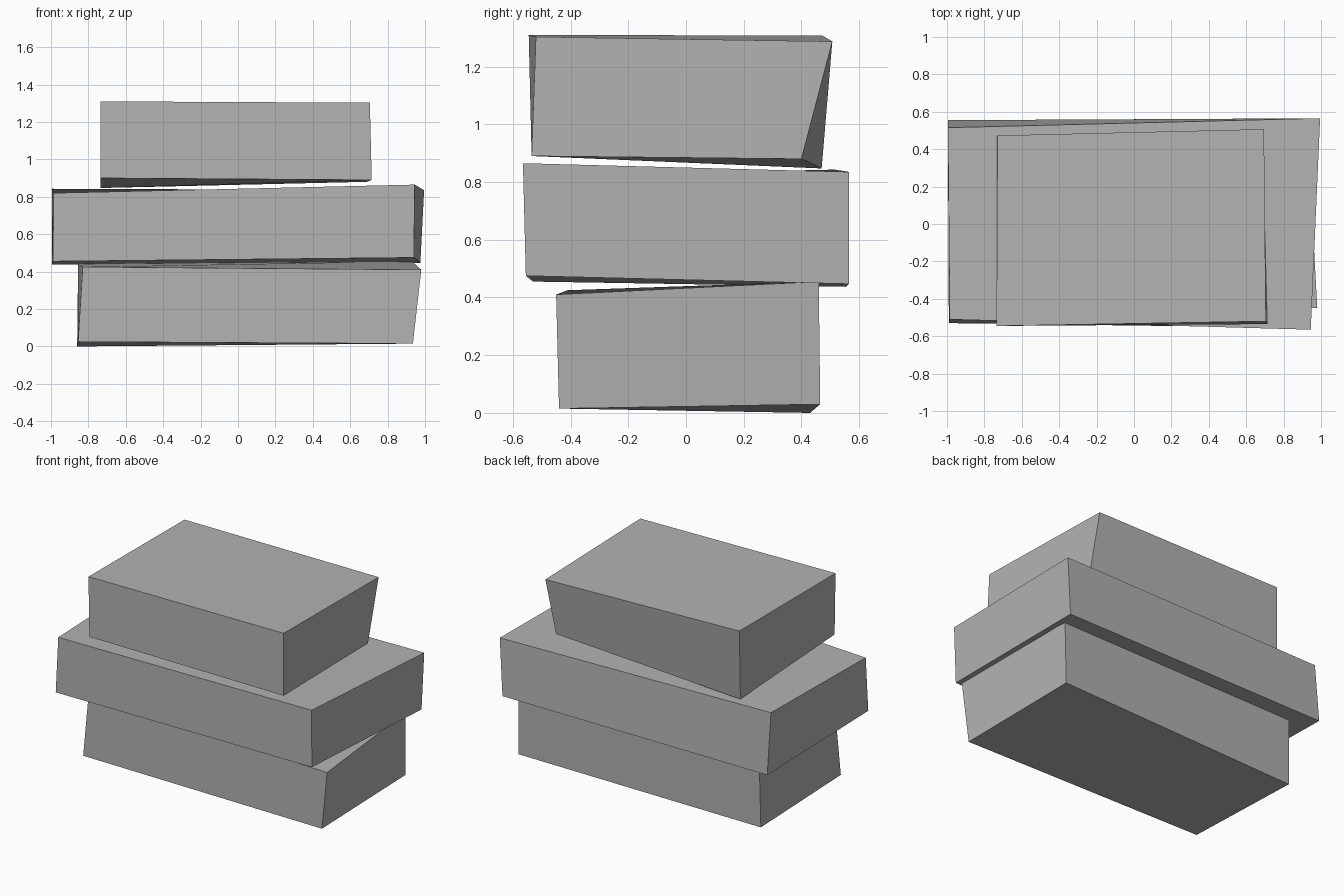
import bpy
import bmesh
from mathutils import Vector

# Remove only the default object
default_cube = bpy.data.objects.get("Cube")
if default_cube:
    bpy.data.objects.remove(default_cube, do_unlink=True)

# Single plain stone colour
stone = bpy.data.materials.new("stone_grey")
stone.use_nodes = True
stone.diffuse_color = (0.45, 0.45, 0.45, 1)
stone.node_tree.nodes["Principled BSDF"].inputs["Base Color"].default_value = stone.diffuse_color


def slab(name, bottom, top):
    """Cube whose corners are pulled into an uneven hewn block.

    Each ring lists its corners as front left-hand (-x), front right-hand (+x),
    back right-hand (+x), back left-hand (-x).
    """
    mesh = bpy.data.meshes.new(name)
    bm = bmesh.new()
    bmesh.ops.create_cube(bm, size=2)
    for corner in bm.verts:
        ring = top if corner.co.z > 0 else bottom
        right, back = corner.co.x > 0, corner.co.y > 0
        index = (2 if right else 3) if back else (1 if right else 0)
        corner.co = Vector(ring[index])
    bmesh.ops.recalc_face_normals(bm, faces=bm.faces)
    bm.to_mesh(mesh)
    bm.free()
    mesh.materials.append(stone)
    block = bpy.data.objects.new(name, mesh)
    bpy.context.collection.objects.link(block)

    # Soft shading inside each uneven face, crisp outer edges
    bpy.ops.object.select_all(action="DESELECT")
    block.select_set(True)
    bpy.context.view_layer.objects.active = block
    bpy.ops.object.shade_smooth_by_angle()
    return block


# Base block, leaning out at the front right-hand corner
slab("bottom_slab",
     bottom=[(-.855, -.43, .025), (.935, -.44, .015), (.925, .465, .03), (-.86, .43, 0)],
     top=[(-.83, -.41, .425), (.98, -.45, .41), (.93, .46, .455), (-.855, .44, .44)])

# Widest block
slab("middle_slab",
     bottom=[(-.99, -.53, .455), (.94, -.555, .475), (.975, .565, .447), (-.995, .555, .437)],
     top=[(-.985, -.51, .82), (.945, -.565, .865), (.995, .565, .835), (-.995, .515, .843)])

# Smallest block, undercut at the back
slab("top_slab",
     bottom=[(-.735, -.535, .9), (.715, -.535, .89), (.69, .4, .88), (-.735, .47, .847)],
     top=[(-.735, -.545, 1.31), (.705, -.52, 1.303), (.695, .507, 1.287), (-.73, .473, 1.307)])
